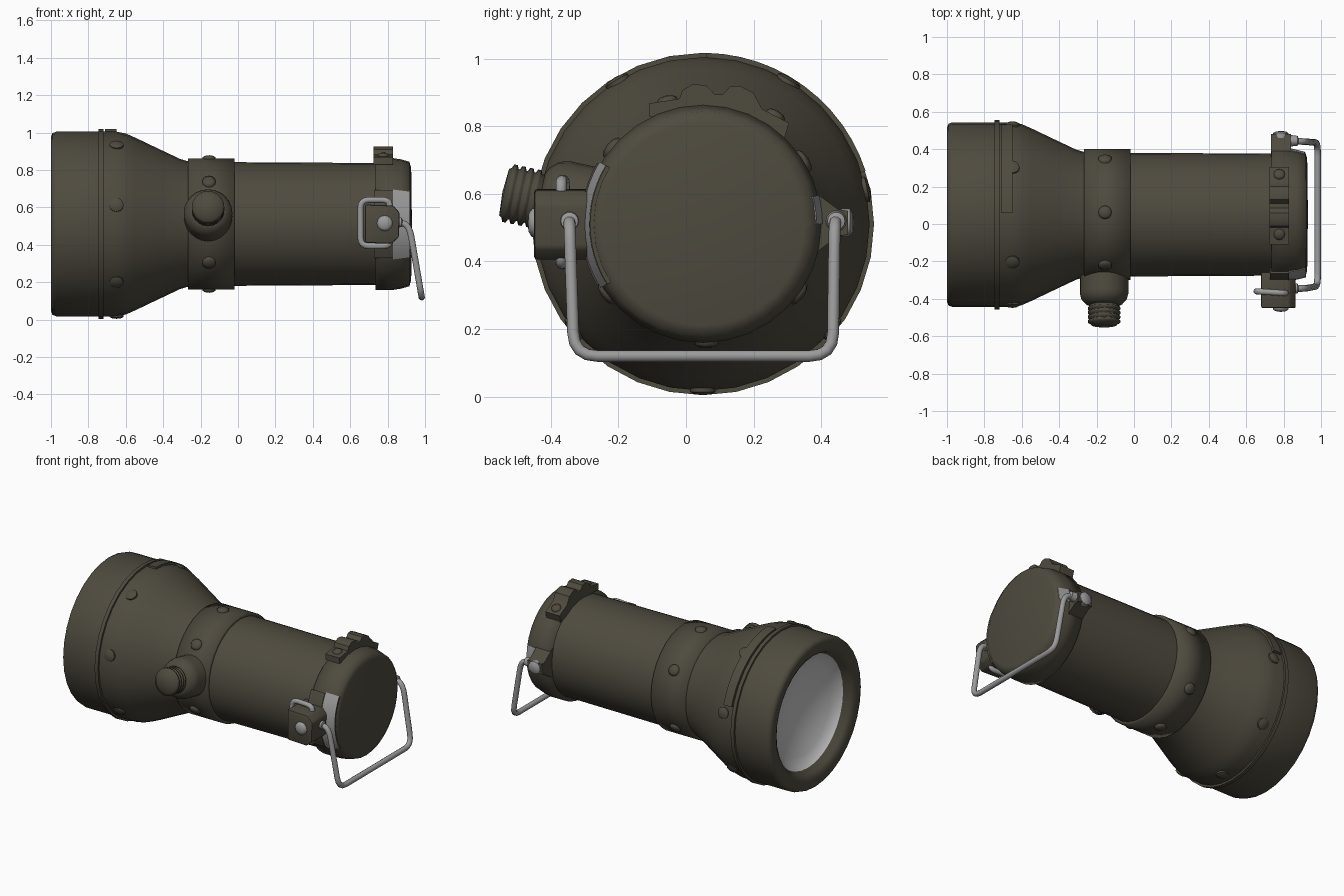
import bpy, bmesh, math
from mathutils import Vector, Matrix

if "Cube" in bpy.data.objects:
    bpy.data.objects.remove(bpy.data.objects["Cube"])

CY, CZ = 0.05, 0.511          # main axis of the lamp runs along x


def mat(name, c):
    m = bpy.data.materials.new(name)
    m.diffuse_color = (*c, 1)
    m.use_nodes = True
    m.node_tree.nodes["Principled BSDF"].inputs["Base Color"].default_value = m.diffuse_color
    return m


OLIVE = mat("olive paint", (0.077, 0.069, 0.049))
STEEL = mat("bare steel", (0.33, 0.33, 0.33))
GLASS = mat("pale reflector", (0.56, 0.56, 0.56))


def finish(bm, name, mats, angle=35):
    bmesh.ops.recalc_face_normals(bm, faces=bm.faces)
    me = bpy.data.meshes.new(name)
    bm.to_mesh(me)
    bm.free()
    for m in mats:
        me.materials.append(m)
    for p in me.polygons:
        p.use_smooth = True
    me.set_sharp_from_angle(angle=math.radians(angle))
    ob = bpy.data.objects.new(name, me)
    bpy.context.collection.objects.link(ob)
    return ob


def lathe(name, prof, origin, axis, n=32, mats=(OLIVE,), second=None, angle=35):
    """Spin (distance, radius) points round an axis; radius 0 closes to a point.
    Segments whose index is >= second take the second material."""
    q = Vector(axis).to_track_quat('Z', 'Y').to_matrix().to_4x4()
    M = Matrix.Translation(origin) @ q
    bm = bmesh.new()
    rings = []
    for d, r in prof:
        if r == 0:
            rings.append([bm.verts.new(M @ Vector((0, 0, d)))] * n)
        else:
            rings.append([bm.verts.new(M @ Vector((r * math.cos(2 * math.pi * i / n),
                          r * math.sin(2 * math.pi * i / n), d))) for i in range(n)])
    for k in range(len(rings) - 1):
        a, b = rings[k], rings[k + 1]
        for i in range(n):
            j = (i + 1) % n
            vs = list(dict.fromkeys((a[i], a[j], b[j], b[i])))
            f = bm.faces.new(vs)
            if second is not None and k >= second:
                f.material_index = 1
    return finish(bm, name, mats, angle)


def rivet(name, pos, axis, r=0.038, h=0.015, m=OLIVE):
    lathe(name, [(-0.02, 0), (-0.02, r), (h * 0.35, r), (h * 0.8, r * 0.65), (h, 0)],
          pos, axis, 12, (m,), angle=60)


def radial(x, deg, r):
    a = math.radians(deg)
    d = Vector((0, math.cos(a), math.sin(a)))
    return Vector((x, CY, CZ)) + d * r, d


def prism(name, pts, place, lo, hi, m=OLIVE, bevel=0.0):
    """Extrude a 2D outline between lo and hi."""
    bm = bmesh.new()
    a = [bm.verts.new(place(u, v, lo)) for u, v in pts]
    b = [bm.verts.new(place(u, v, hi)) for u, v in pts]
    bm.faces.new(a)
    bm.faces.new(b)
    n = len(pts)
    for i in range(n):
        bm.faces.new((a[i], a[(i + 1) % n], b[(i + 1) % n], b[i]))
    if bevel:
        bmesh.ops.bevel(bm, geom=bm.edges[:], offset=bevel, segments=2, affect='EDGES', profile=0.5)
    return finish(bm, name, (m,))


def arc_plate(name, a0, a1, x0, x1, r_in, r0, r1, m=OLIVE, n=12):
    """Curved plate on the barrel; outer radius runs r0 -> r1 along x."""
    bm = bmesh.new()
    rows = []
    for i in range(n + 1):
        d = a0 + (a1 - a0) * i / n
        rows.append([bm.verts.new(radial(x, d, r)[0])
                     for x, r in ((x0, r_in), (x0, r0), (x1, r1), (x1, r_in))])
    for p, q in zip(rows, rows[1:]):
        for k in range(4):
            bm.faces.new((p[k], p[(k + 1) % 4], q[(k + 1) % 4], q[k]))
    bm.faces.new(rows[0])
    bm.faces.new(rows[-1])
    return finish(bm, name, (m,))


def wire(name, pts, r, bend):
    """Round bent rod through the given corner points."""
    P = [Vector(p) for p in pts]
    out = [P[0]]
    for a, b, c in zip(P, P[1:], P[2:]):
        u = b + (a - b).normalized() * min(bend, (a - b).length * 0.48)
        w = b + (c - b).normalized() * min(bend, (c - b).length * 0.48)
        out += [u * (1 - t) ** 2 + b * 2 * t * (1 - t) + w * t * t for t in (0, .25, .5, .75, 1)]
    out.append(P[-1])
    cu = bpy.data.curves.new(name, 'CURVE')
    cu.dimensions = '3D'
    cu.bevel_depth, cu.bevel_resolution, cu.use_fill_caps = r, 3, True
    s = cu.splines.new('POLY')
    s.points.add(len(out) - 1)
    for sp, p in zip(s.points, out):
        sp.co = (*p, 1)
    cu.materials.append(STEEL)
    ob = bpy.data.objects.new(name, cu)
    bpy.context.collection.objects.link(ob)
    bpy.ops.object.select_all(action='DESELECT')
    ob.select_set(True)
    bpy.context.view_layer.objects.active = ob
    bpy.ops.object.convert(target='MESH')
    bpy.ops.object.shade_smooth_by_angle(angle=math.radians(50))


AX, O = (1, 0, 0), (0, CY, CZ)

# head with rounded rim and recessed concave reflector
lathe("head", [(-0.25, 0), (-0.25, 0.33), (-0.31, 0.348), (-0.42, 0.40), (-0.55, 0.462), (-0.60, 0.484),
               (-0.65, 0.494), (-0.97, 0.494), (-0.992, 0.486), (-1.0, 0.465), (-0.998, 0.42), (-0.98, 0.39),
               (-0.94, 0.372), (-0.90, 0.30), (-0.865, 0.2), (-0.845, 0.1), (-0.84, 0)],
      O, AX, 32, (OLIVE, GLASS), 12, angle=60)
lathe("head_ring", [(-0.745, 0.48), (-0.745, 0.507), (-0.72, 0.507), (-0.72, 0.48), (-0.745, 0.48)], O, AX)
arc_plate("head_strap", 18, 89, -0.71, -0.65, 0.47, 0.507, 0.507)

# barrel, collar and end cap
lathe("barrel", [(-0.1, 0), (-0.1, 0.331), (0.76, 0.326), (0.76, 0)], O, AX)
lathe("collar", [(-0.268, 0.32), (-0.268, 0.35), (-0.02, 0.35), (-0.018, 0.33), (-0.02, 0.32), (-0.268, 0.32)],
      O, AX, angle=100)
lathe("end_cap", [(0.735, 0), (0.735, 0.352), (0.83, 0.352), (0.87, 0.346), (0.916, 0.333), (0.926, 0.30),
                  (0.93, 0)], O, AX, angle=100)

# rivets round the head and collar
for d in (59, 121, 12, 168, -39, 219, -90):
    rivet("head_rivet", *radial(-0.65, d, 0.492))
for d in (88, 32, -36, -88, 140, 216):
    rivet("collar_rivet", *radial(-0.155, d, 0.35), r=0.036, h=0.018)

# threaded connector on the front of the collar
tilt = math.radians(12)
cdir = (0, -math.cos(tilt), math.sin(tilt))
CO = (-0.16, CY, 0.48)
lathe("connector_base", [(0.2, 0), (0.2, 0.13), (0.43, 0.13), (0.46, 0.122), (0.485, 0.1), (0.495, 0.08), (0.495, 0)],
      CO, cdir, 24, angle=60)
thread = [(0.48, 0), (0.48, 0.076)]
for k in range(4):
    d = 0.502 + k * 0.024
    thread += [(d, 0.076), (d + 0.005, 0.087), (d + 0.015, 0.087), (d + 0.02, 0.076)]
lathe("connector_thread", thread + [(0.602, 0.07), (0.607, 0)], CO, cdir, 20, angle=70)

# latch bracket with two humps on top of the cap
yz = lambda u, v, w: Vector((w, u, v))
prism("top_bracket", [(-0.11, 0.83), (-0.11, 0.868), (-0.02, 0.882), (-0.01, 0.908), (0.02, 0.925), (0.06, 0.922),
                      (0.085, 0.895), (0.11, 0.895), (0.13, 0.918), (0.16, 0.92), (0.20, 0.90), (0.225, 0.852),
                      (0.305, 0.81), (0.29, 0.76), (0.18, 0.80), (0.05, 0.83)], yz, 0.725, 0.83)
rivet("bracket_screw", (0.777, -0.055, 0.876), (0, -0.2, 1), 0.03, 0.016)
rivet("bracket_screw", (0.777, 0.265, 0.832), (0, 0.5, 0.86), 0.03, 0.016)

# front lug, its backing strap and worn steel patches either side of the cap
xz = lambda u, v, w: Vector((u, w, v))
prism("front_lug", [(0.68, 0.41), (0.82, 0.405), (0.86, 0.44), (0.865, 0.57), (0.83, 0.61), (0.68, 0.615)],
      xz, -0.45, -0.22, bevel=0.01)
arc_plate("lug_strap", 150, 210, 0.728, 0.83, 0.33, 0.362, 0.362)
arc_plate("steel_patch", 149, 212, 0.83, 0.916, 0.30, 0.357, 0.3365, STEEL)
arc_plate("patch_edge", 148.8, 212.2, 0.916, 0.919, 0.30, 0.337, 0.334)
arc_plate("rear_steel_patch", 0, 14, 0.84, 0.912, 0.30, 0.354, 0.3365, STEEL, 4)
rivet("lug_rivet", (0.785, -0.45, 0.515), (0, -1, 0), 0.042, 0.02, STEEL)
wire("lug_loop", [(0.81, -0.37, 0.59), (0.81, -0.37, 0.64), (0.655, -0.36, 0.64), (0.655, -0.36, 0.393),
                  (0.81, -0.37, 0.393), (0.81, -0.37, 0.43)], 0.0165, 0.045)

# rear lug
prism("rear_lug", [(0.34, 0.62), (0.375, 0.61), (0.45, 0.555), (0.48, 0.55), (0.48, 0.48), (0.45, 0.475),
                   (0.39, 0.43), (0.34, 0.42)], yz, 0.732, 0.84)
rivet("rear_lug_rivet", (0.785, 0.48, 0.515), (0, 1, 0), 0.042, 0.018, STEEL)

# wire carrying handle with pivot collars
wire("carry_handle", [(0.84, -0.345, 0.522), (0.915, -0.345, 0.51), (0.982, -0.332, 0.12),
                      (0.982, 0.435, 0.12), (0.915, 0.44, 0.51), (0.84, 0.445, 0.522)], 0.0175, 0.07)
for y in (-0.345, 0.445):
    lathe("handle_pivot", [(0.83, 0), (0.83, 0.032), (0.875, 0.026), (0.885, 0)], (0, y, 0.52), AX, 14, (STEEL,))
